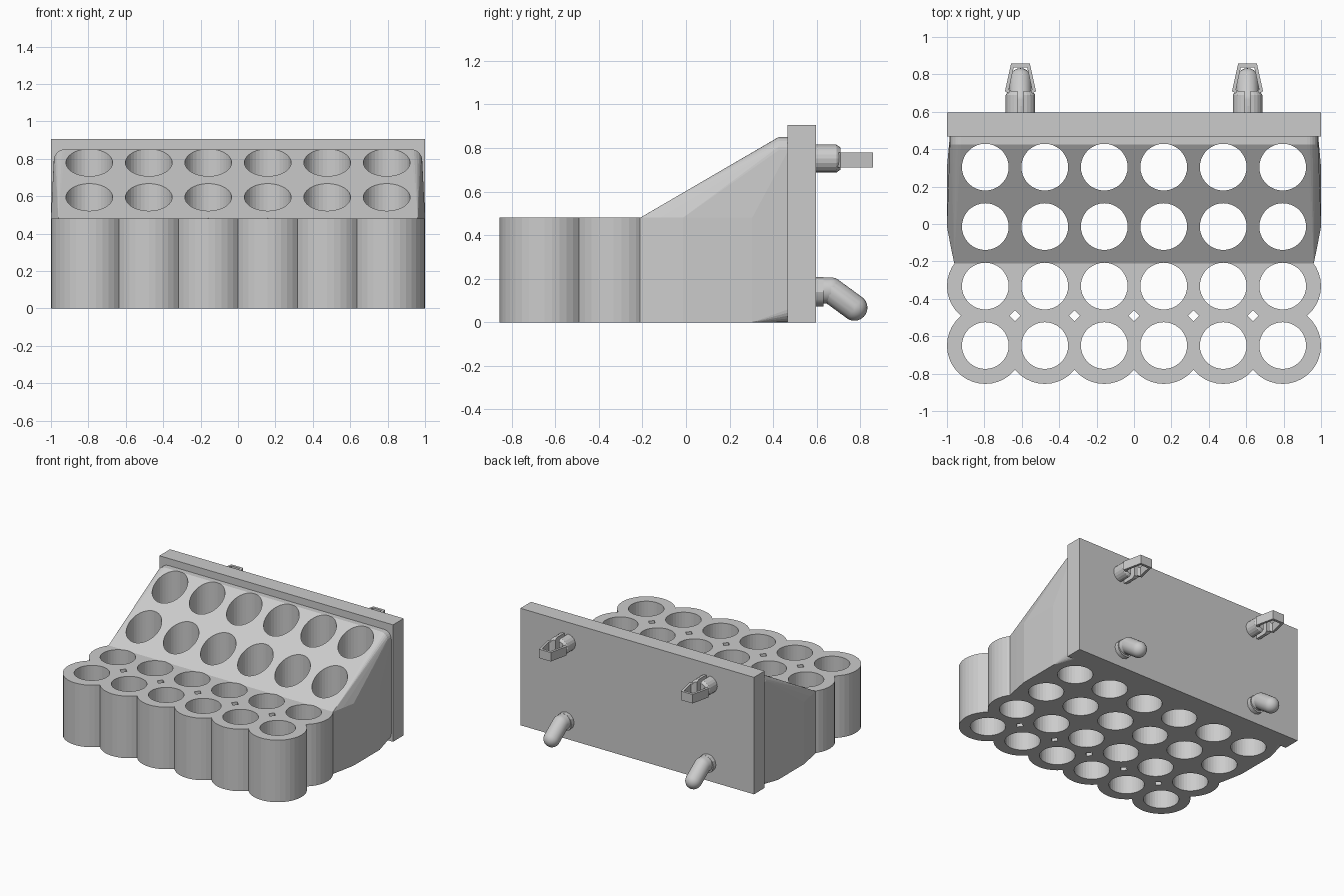
import bpy, bmesh
from math import sin, cos, pi
from mathutils import Vector

if "Cube" in bpy.data.objects:
    bpy.data.objects.remove(bpy.data.objects["Cube"])

COLS = [-0.795, -0.477, -0.159, 0.159, 0.477, 0.795]
ROWS = [-0.65, -0.332, -0.014, 0.304]
R_OUT, R_HOLE, H = 0.205, 0.125, 0.48


def finish(name, bm):
    bmesh.ops.recalc_face_normals(bm, faces=bm.faces[:])
    me = bpy.data.meshes.new(name)
    bm.to_mesh(me)
    bm.free()
    ob = bpy.data.objects.new(name, me)
    bpy.context.collection.objects.link(ob)
    return ob


def loft(bm, rings):
    """Skin equal-length rings of points and cap both ends."""
    vs = [[bm.verts.new(p) for p in ring] for ring in rings]
    n = len(vs[0])
    for a, b in zip(vs, vs[1:]):
        for i in range(n):
            j = (i + 1) % n
            bm.faces.new((a[i], a[j], b[j], b[i]))
    bm.faces.new(vs[0][::-1])
    bm.faces.new(vs[-1])


def circle(x, y, r, n=36):
    return [(x + r * cos(2 * pi * i / n), y + r * sin(2 * pi * i / n)) for i in range(n)]


def post(bm, x, y, r, z0, z1):
    c = circle(x, y, r)
    loft(bm, [[(px, py, z) for px, py in c] for z in (z0, z1)])


def hull(bm, points):
    vs = [bm.verts.new(p) for p in points]
    bmesh.ops.convex_hull(bm, input=vs)
    bmesh.ops.delete(bm, geom=[v for v in bm.verts if not v.link_faces], context='VERTS')


def boolean(target, tool, op):
    m = target.modifiers.new(op, 'BOOLEAN')
    m.operation, m.solver, m.object = op, 'MANIFOLD', tool
    bpy.context.view_layer.objects.active = target
    bpy.ops.object.modifier_apply(modifier=m.name)
    bpy.data.objects.remove(tool)


# sloped rear body: hull of the footprint and a rounded frame at the plate
pts = []
for s in (-1, 1):
    for z in (0, H):
        pts += [(s * 0.961, -0.21, z), (s * 0.98, -0.12, z), (s, ROWS[2], z), (s, ROWS[3], z)]
    for y in (0.425, 0.47):
        for cz, a0 in ((0.79, 0), (0.06, -pi / 2)):
            for k in range(7):
                a = a0 + k * pi / 12
                pts.append((s * (0.925 + 0.06 * cos(a)), y, cz + 0.06 * sin(a)))
bm = bmesh.new()
hull(bm, pts)
body = finish("tube_rack_body", bm)

# round front tubes
for y in ROWS[:2]:
    for x in COLS:
        bm = bmesh.new()
        post(bm, x, y, R_OUT, 0, H)
        boolean(body, finish("tube", bm), 'UNION')

# through holes
bm = bmesh.new()
for y in ROWS:
    for x in COLS:
        post(bm, x, y, R_HOLE, -0.1, 1.1)
boolean(body, finish("hole_cutter", bm), 'DIFFERENCE')

# back plate
bm = bmesh.new()
loft(bm, [[(-1, y, 0), (1, y, 0), (1, y, 0.905), (-1, y, 0.905)] for y in (0.467, 0.597)])
finish("back_plate", bm)


def split_peg(bm, x, z):
    """Two half-round stubs with a slot between them."""
    for s in (-1, 1):
        rings = []
        for y, r in ((0.59, 0.064), (0.69, 0.064), (0.71, 0.05)):
            rings.append([(x + s * (0.015 + r * sin(pi * k / 10)), y, z + r * cos(pi * k / 10))
                          for k in range(11)])
        loft(bm, rings)


def sphere_points(c, r):
    return [Vector(c) + r * Vector((cos(a * pi / 10) * cos(b * pi / 12),
                                    sin(a * pi / 10) * cos(b * pi / 12), sin(b * pi / 12)))
            for a in range(20) for b in range(-6, 7) if abs(b) < 6 or a == 0]


half = [(0.04, 0.685), (0.083, 0.71), (0.05, 0.858)]
inner = [(0.036, 0.838), (0.062, 0.718), (0.04, 0.707)]
arrow = half + [(-x, y) for x, y in half[::-1]] + [(-x, y) for x, y in inner[::-1]] + inner[:]

for side, px in (("left", -0.607), ("right", 0.607)):
    # upper snap clip: split stub with hollow arrow head
    bm = bmesh.new()
    split_peg(bm, px, 0.751)
    loft(bm, [[(px + x, y, z) for x, y in arrow] for z in (0.711, 0.78)])
    finish(side + "_snap_clip", bm)

    # lower hook: collar, straight stub and drooping rounded tip
    parts = [[(px + c[0], y, 0.14 + c[1]) for y in (0.59, 0.63) for c in circle(0, 0, 0.068, 12)],
             [(px + c[0], 0.59, 0.146 + c[1]) for c in circle(0, 0, 0.06, 24)]
             + sphere_points((px, 0.665, 0.146), 0.06),
             sphere_points((px, 0.665, 0.146), 0.06) + sphere_points((px, 0.773, 0.067), 0.06)]
    bm = bmesh.new()
    for p in parts:
        tmp = bmesh.new()
        hull(tmp, p)
        me = bpy.data.meshes.new("tmp")
        tmp.to_mesh(me)
        tmp.free()
        bm.from_mesh(me)
        bpy.data.meshes.remove(me)
    ob = finish(side + "_hook", bm)
    bpy.ops.object.select_all(action='DESELECT')
    ob.select_set(True)
    bpy.context.view_layer.objects.active = ob
    bpy.ops.object.shade_smooth_by_angle()
